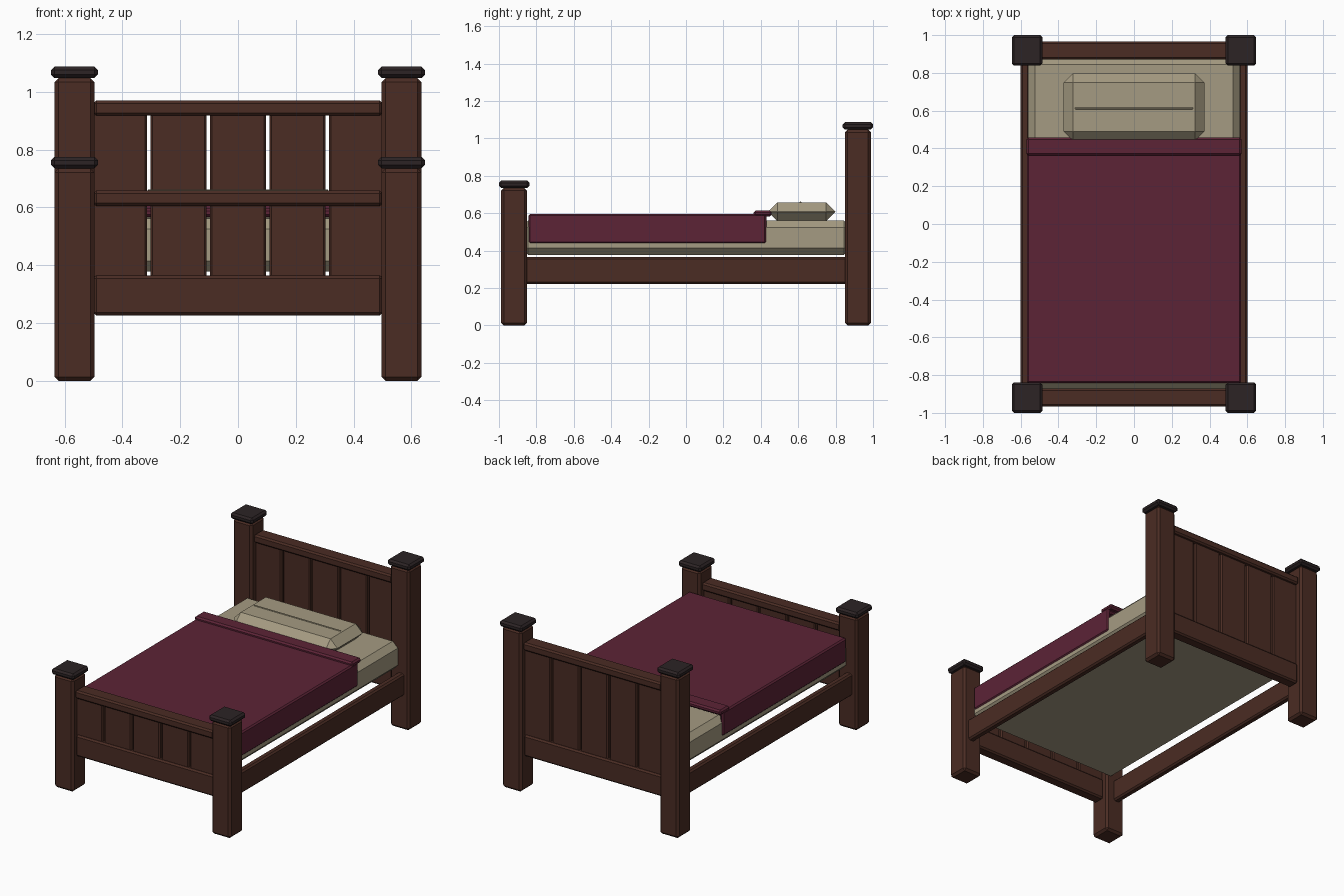
import bpy
import bmesh

if "Cube" in bpy.data.objects:
    bpy.data.objects.remove(bpy.data.objects["Cube"], do_unlink=True)


def make_material(name, rgb):
    mat = bpy.data.materials.new(name)
    mat.use_nodes = True
    color = (*rgb, 1.0)
    mat.diffuse_color = color
    mat.node_tree.nodes["Principled BSDF"].inputs["Base Color"].default_value = color
    return mat


WOOD = make_material("brown wood", (0.069, 0.025, 0.017))
DARK = make_material("dark cap wood", (0.025, 0.017, 0.018))
LINEN = make_material("beige linen", (0.376, 0.328, 0.223))
WINE = make_material("wine red cloth", (0.107, 0.017, 0.037))


def finish(name, bm, mat, bevel):
    """Chamfer every edge and link the mesh as a flat shaded object."""
    bmesh.ops.recalc_face_normals(bm, faces=bm.faces[:])
    if bevel:
        bmesh.ops.bevel(bm, geom=bm.edges[:], offset=bevel, segments=1,
                        affect='EDGES', clamp_overlap=True)
    mesh = bpy.data.meshes.new(name)
    bm.to_mesh(mesh)
    bm.free()
    mesh.materials.append(mat)
    obj = bpy.data.objects.new(name, mesh)
    bpy.context.scene.collection.objects.link(obj)
    return obj


def box(name, x, y, z, mat, bevel=0.01):
    """Chamfered box from (min, max) ranges."""
    bm = bmesh.new()
    bmesh.ops.create_cube(bm, size=1.0)
    for v in bm.verts:
        v.co = [(lo + hi) / 2 + c * (hi - lo)
                for c, (lo, hi) in zip(v.co, (x, y, z))]
    return finish(name, bm, mat, bevel)


def around(center, width):
    return (center - width / 2, center + width / 2)


POST_X, POST_Y = 0.566, 0.919
INNER = 0.5
RAIL_LOW, RAIL_HIGH = 0.226, 0.364

# Head and foot boards: posts, caps, rails and planks
for end, y, post_top, rail_z in (("head", POST_Y, 1.047, (0.917, 0.97)),
                                 ("foot", -POST_Y, 0.735, (0.605, 0.658))):
    for side, sign in (("left", 1), ("right", -1)):
        x = sign * POST_X
        box(f"{end}_{side}_post", around(x, 0.138), around(y, 0.138),
            (0, post_top), WOOD, 0.014)
        box(f"{end}_{side}_cap", around(x, 0.162), around(y, 0.162),
            (post_top, post_top + 0.04), DARK, 0.012)
    box(f"{end}_top_rail", (-INNER, INNER), around(y, 0.095), rail_z, WOOD)
    box(f"{end}_bottom_rail", (-INNER, INNER), around(y, 0.075),
        (RAIL_LOW, RAIL_HIGH), WOOD)
    for i in range(5):
        box(f"{end}_plank_{i + 1}", around((i - 2) * 0.206, 0.194),
            around(y, 0.05), (RAIL_HIGH - 0.01, rail_z[0] + 0.01), WOOD, 0.007)

# Side rails
for side, sign in (("left", 1), ("right", -1)):
    box(f"{side}_side_rail", around(sign * 0.577, 0.046), (-0.86, 0.86),
        (RAIL_LOW - 0.004, RAIL_HIGH + 0.002), WOOD)

# Mattress
box("mattress", (-0.56, 0.56), (-0.88, 0.88), (0.378, 0.561), LINEN, 0.036)

# Blanket: an upside down U profile draped over the mattress
OUT, IN, HEM, UNDER, TOP = 0.567, 0.545, 0.438, 0.566, 0.596
profile = [(-OUT, HEM), (-OUT, TOP), (OUT, TOP), (OUT, HEM),
           (IN, HEM), (IN, UNDER), (-IN, UNDER), (-IN, HEM)]
bm = bmesh.new()
face = bm.faces.new([bm.verts.new((x, -0.842, z)) for x, z in profile])
sweep = bmesh.ops.extrude_face_region(bm, geom=[face])
for v in sweep["geom"]:
    if isinstance(v, bmesh.types.BMVert):
        v.co.y = 0.43
# keep the starting cap so the hem stays closed
if not face.is_valid:
    bmesh.ops.holes_fill(bm, edges=[e for e in bm.edges if e.is_boundary])
finish("blanket", bm, WINE, 0.009)

# Turned-back fold of the blanket
box("blanket_fold", (-0.569, 0.569), (0.362, 0.458), (0.582, 0.615), WINE, 0.01)

# Pillow with a thin seam ridge
box("pillow", (-0.373, 0.373), (0.44, 0.798), (0.558, 0.658), LINEN, 0.0495)
box("pillow_seam", (-0.312, 0.312), around(0.612, 0.009), (0.652, 0.662), LINEN, 0.002)
